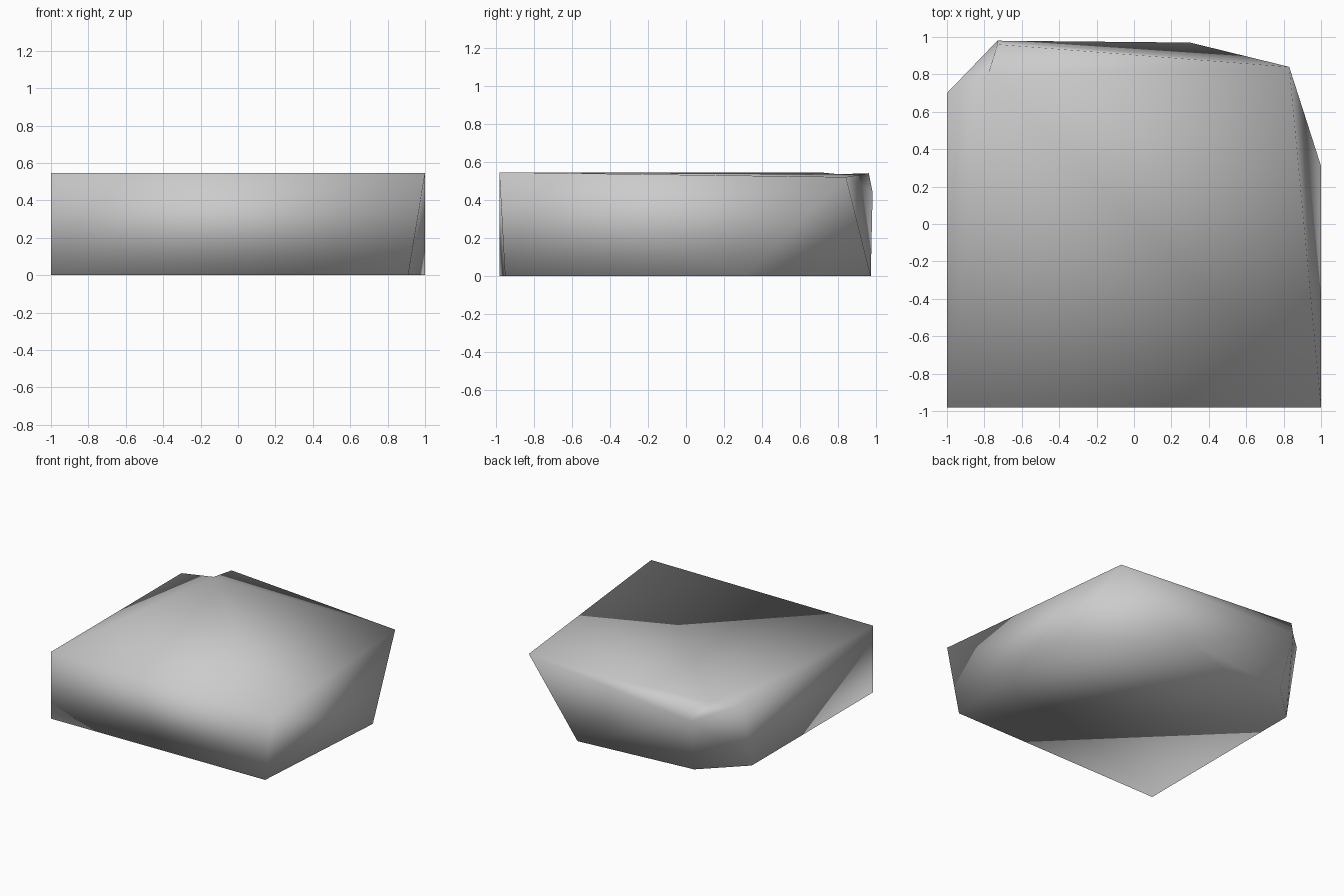
import bpy
import bmesh

cube = bpy.data.objects.get("Cube")
if cube:
    bpy.data.objects.remove(cube, do_unlink=True)

# Corners of the chipped slab, named by where they sit
corners = {
    "top_front_right": (-1, -0.98, 0.545),
    "top_front_left": (1, -0.98, 0.545),
    "top_back_left": (0.83, 0.84, 0.52),
    "top_back": (-0.73, 0.96, 0.54),
    "top_notch": (-0.78, 0.8, 0.535),
    "top_back_right": (-1, 0.7, 0.545),
    "chip": (-0.73, 0.98, 0.44),
    "low_front_right": (-1, -0.98, 0),
    "low_front_left": (0.91, -0.95, 0),
    "low_left": (1, 0.31, 0),
    "low_back_left": (0.3, 0.97, 0),
    "low_back_right": (-0.69, 0.88, 0),
    "low_right": (-1, 0.58, 0),
}

# Facets, side by side
facets = [
    # top
    "top_front_right top_front_left top_notch",
    "top_front_right top_notch top_back_right",
    "top_front_left top_back_left top_notch",
    "top_back_left top_back top_notch",
    # front
    "top_front_right low_front_right top_front_left",
    "low_front_right low_front_left top_front_left",
    # left side and its cut-off back corner
    "top_front_left low_front_left low_left",
    "top_front_left low_left top_back_left",
    "top_back_left low_left low_back_left",
    # back
    "top_back top_back_left chip",
    "top_back_left low_back_left chip",
    "chip low_back_left low_back_right",
    # chipped back right corner
    "top_back_right top_notch chip",
    "top_notch top_back chip",
    "top_back_right chip low_right",
    "chip low_back_right low_right",
    # right side
    "top_front_right top_back_right low_right low_front_right",
    # underside
    "low_front_right low_right low_back_right low_back_left low_left low_front_left",
]

bm = bmesh.new()
verts = {name: bm.verts.new(co) for name, co in corners.items()}
for facet in facets:
    face = bm.faces.new([verts[name] for name in facet.split()])
    face.smooth = True
bmesh.ops.recalc_face_normals(bm, faces=bm.faces[:])

mesh = bpy.data.meshes.new("stone_slab")
bm.to_mesh(mesh)
bm.free()
slab = bpy.data.objects.new("stone_slab", mesh)
bpy.context.collection.objects.link(slab)

# Plain grey stone
grey = bpy.data.materials.new("light_grey")
grey.use_nodes = True
colour = (0.6, 0.6, 0.6, 1)
grey.diffuse_color = colour
grey.node_tree.nodes["Principled BSDF"].inputs["Base Color"].default_value = colour
mesh.materials.append(grey)
